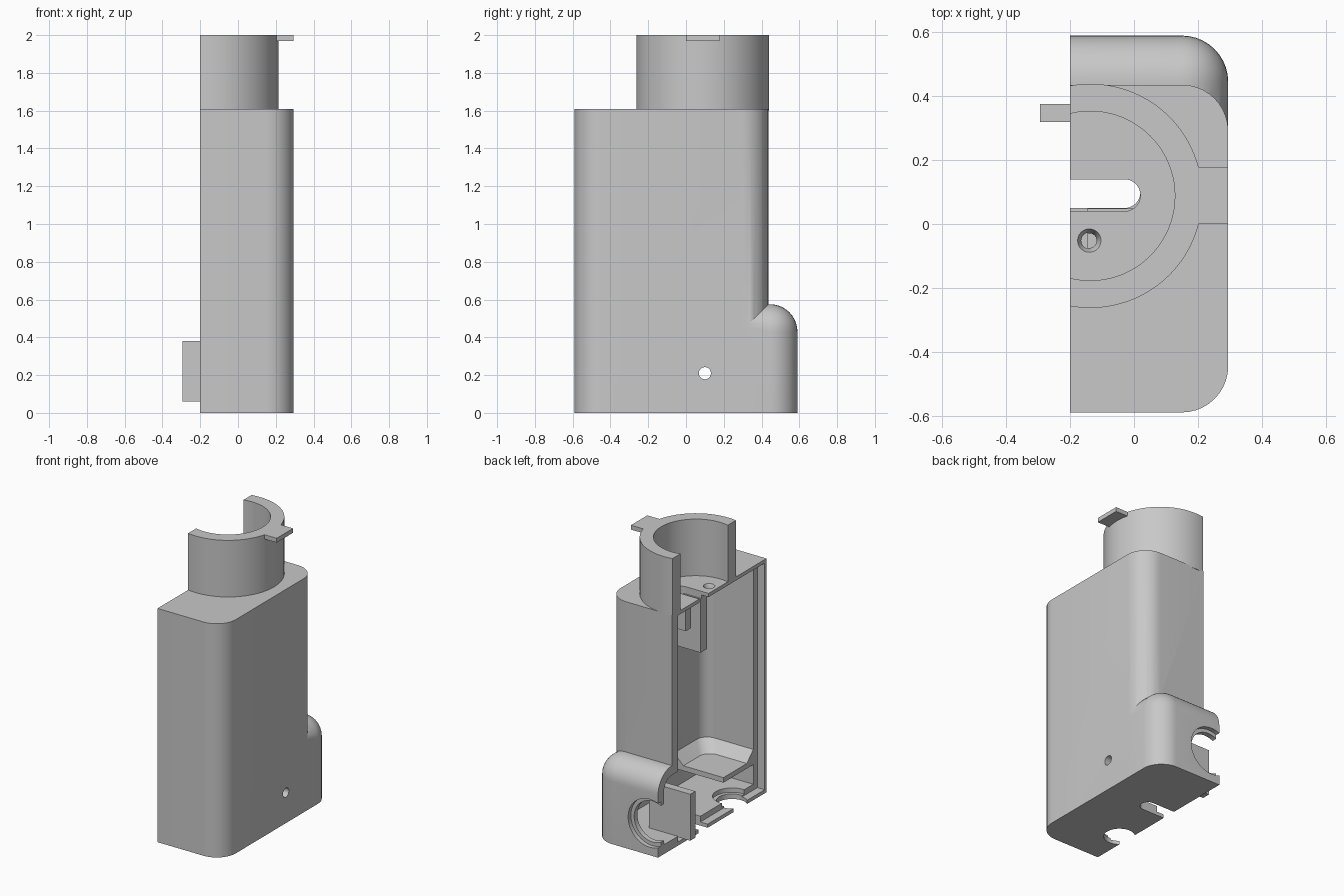
import bpy, bmesh, math
from mathutils import Vector, Matrix

if "Cube" in bpy.data.objects:
    bpy.data.objects.remove(bpy.data.objects["Cube"])

plastic = bpy.data.materials.new("light_grey_plastic")
plastic.use_nodes = True
GREY = (0.58, 0.58, 0.58, 1)
plastic.diffuse_color = GREY
plastic.node_tree.nodes["Principled BSDF"].inputs["Base Color"].default_value = GREY

OPEN = -0.2      # plane of the open side
SIDE = 0.295     # outer closed side
WALL = 0.065
STEP = -0.145    # depth of the rim step
AXIS = -0.137    # shared centre of collar and ports
TOP = 1.61


def finish(name, bm):
    bmesh.ops.recalc_face_normals(bm, faces=bm.faces[:])
    mesh = bpy.data.meshes.new(name)
    bm.to_mesh(mesh)
    bm.free()
    mesh.materials.append(plastic)
    obj = bpy.data.objects.new(name, mesh)
    bpy.context.collection.objects.link(obj)
    return obj


def box(name, x, y, z, radius=0, rule=None, flare=0):
    """Box between ranges; edges chosen by rule (on a unit cube) are rounded."""
    bm = bmesh.new()
    bmesh.ops.create_cube(bm, size=1)
    edges = []
    if rule:
        edges = [e for e in bm.edges if rule((e.verts[0].co + e.verts[1].co) / 2)]
    lo, hi = (Vector(c) for c in zip(x, y, z))
    for v in bm.verts:
        v.co = Vector(((v.co[i] + 0.5) * (hi - lo)[i] + lo[i] for i in range(3)))
    if edges:
        bmesh.ops.bevel(bm, geom=edges, offset=radius, segments=10,
                        profile=0.5, affect='EDGES')
    if flare:
        for v in bm.verts:
            if v.co.z > hi.z - 0.001:
                v.co += Vector((flare, -flare, 0))
    return finish(name, bm)


def cylinder(name, centre, radius, depth, axis='Z', end_radius=None):
    bm = bmesh.new()
    bmesh.ops.create_cone(bm, cap_ends=True, segments=80, radius1=radius,
                          radius2=end_radius or radius, depth=depth)
    turn = {'X': Matrix.Rotation(math.pi / 2, 4, 'Y'),
            'Y': Matrix.Rotation(math.pi / 2, 4, 'X'), 'Z': Matrix()}[axis]
    bmesh.ops.transform(bm, matrix=Matrix.Translation(centre) @ turn, verts=bm.verts)
    return finish(name, bm)


def combine(target, tool, operation='DIFFERENCE'):
    mod = target.modifiers.new("combine", 'BOOLEAN')
    mod.operation = operation
    mod.solver = 'EXACT'
    mod.object = tool
    bpy.context.view_layer.objects.active = target
    bpy.ops.object.modifier_apply(modifier=mod.name)
    bpy.data.objects.remove(tool)


def upright(m):
    return m.x > 0.4 and abs(m.z) < 0.1


def far_corner(m):
    return m.x + m.y + m.z > 0.9


# Housing: tall case plus rounded bulge low at the back
housing = box("housing", (OPEN, SIDE), (-0.59, 0.436), (0, TOP), 0.145, upright)
combine(housing, box("bulge", (OPEN, SIDE), (-0.2, 0.59), (0, 0.575), 0.145, far_corner), 'UNION')

# Hollow interior, open toward -x
cavity = box("cavity", (-0.5, SIDE - WALL), (-0.59 + WALL, 0.436 - WALL),
             (WALL, TOP - WALL), 0.08, upright)
combine(cavity, box("bulge_cavity", (-0.5, SIDE - WALL), (-0.2, 0.59 - WALL),
                    (WALL, 0.575 - WALL), 0.08, far_corner), 'UNION')
combine(housing, cavity)

# Stepped rim along front, top and floor
combine(housing, box("rim_step", (-0.5, STEP), (-0.57, 0.371), (0.025, TOP - 0.025)))


# Slots with a round end in the top and floor
def slot(y, z):
    combine(housing, box("slot", (-0.5, -0.03), (y - 0.05, y + 0.05), (z - 0.1, z + 0.1)))
    combine(housing, cylinder("slot_end", (-0.03, y, z), 0.05, 0.2))


slot(0.09, TOP)
slot(0.1, 0)

# Round ports in floor and back, each with a wider seat, and screw holes
for name, centre, radius, depth, axis, end_radius in (
        ("floor_port", (AXIS, -0.305, 0), 0.098, 0.2, 'Z', None),
        ("floor_seat", (AXIS, -0.305, 0.1), 0.122, 0.13, 'Z', None),
        ("back_port", (AXIS, 0.56, 0.22), 0.14, 0.16, 'Y', None),
        ("back_seat", (AXIS, 0.61, 0.22), 0.165, 0.1, 'Y', None),
        ("side_hole", (0.26, 0.1, 0.21), 0.032, 0.2, 'X', None),
        ("top_hole", (-0.14, -0.052, TOP), 0.023, 0.2, 'Z', None),
        ("top_countersink", (-0.14, -0.052, TOP), 0.023, 0.06, 'Z', 0.05)):
    combine(housing, cylinder(name, centre, radius, depth, axis, end_radius))

# Half-open collar with locking tab
collar = cylinder("collar", (AXIS, 0.088, 1.8), 0.351, 0.4)
combine(collar, cylinder("bore", (AXIS, 0.088, 1.8), 0.265, 0.6))
combine(collar, box("open_side", (-1, OPEN), (-1, 1), (1, 3)))
tab = box("collar_tab", (0.19, SIDE), (0, 0.178), (1.97, 2.0))

# Dished inner shelf
shelf = box("inner_shelf", (STEP, 0.25), (-0.54, -0.2), (0.2, 0.305))
combine(shelf, box("dish", (-0.5, 0.16), (-0.455, 0.2), (0.235, 0.325), 0.08,
                   lambda m: m.x > 0.4 and m.y < -0.4, flare=0.09))

# Brackets hanging below the top, and the square plate behind the back port
bracket = box("long_bracket", (STEP, 0.25), (-0.02, 0.048), (1.19, 1.56))
small_bracket = box("short_bracket", (STEP, 0.25), (0.15, 0.21), (1.4, 1.56))
plate = box("port_plate", (-0.295, 0.02), (0.32, 0.375), (0.06, 0.38))

for part in (housing, collar, tab, shelf, bracket, small_bracket, plate):
    bpy.ops.object.select_all(action='DESELECT')
    part.select_set(True)
    bpy.context.view_layer.objects.active = part
    bpy.ops.object.shade_smooth_by_angle(angle=math.radians(30))
